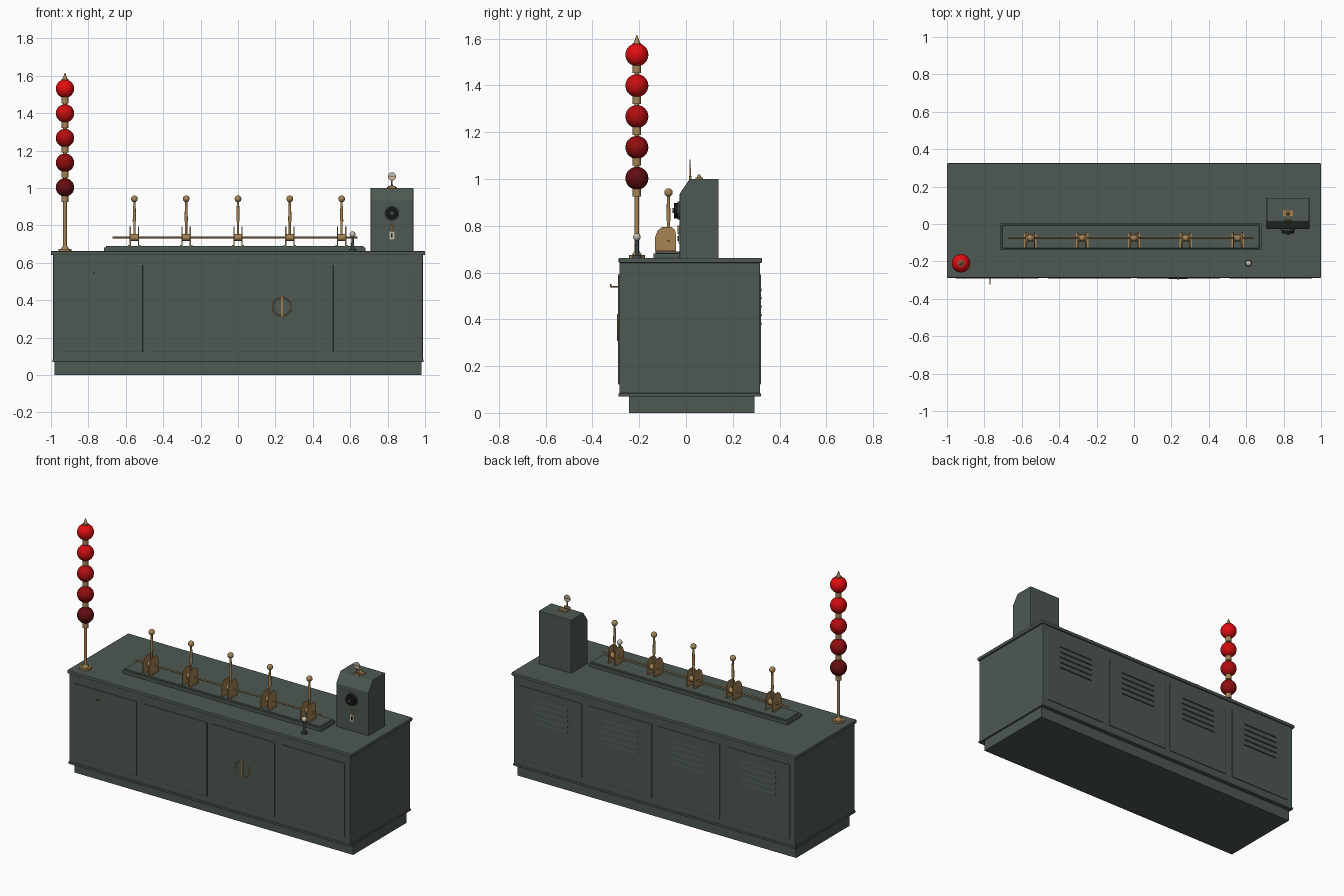
import bpy, bmesh, math
from mathutils import Vector

cube = bpy.data.objects.get("Cube")
if cube:
    bpy.data.objects.remove(cube, do_unlink=True)


def material(name, r, g, b):
    m = bpy.data.materials.new(name)
    m.use_nodes = True
    m.diffuse_color = (r, g, b, 1)
    m.node_tree.nodes["Principled BSDF"].inputs["Base Color"].default_value = (r, g, b, 1)
    return m


GREEN = material("green_paint", 0.075, 0.098, 0.083)
BRASS = material("brass", 0.38, 0.23, 0.09)
STEEL = material("dark_steel", 0.05, 0.065, 0.07)
BLACK = material("black", 0.008, 0.008, 0.008)
IVORY = material("ivory", 0.55, 0.5, 0.42)


def finish(name, bm, mat, bevel=0, smooth=False):
    bmesh.ops.recalc_face_normals(bm, faces=bm.faces)
    mesh = bpy.data.meshes.new(name)
    bm.to_mesh(mesh)
    bm.free()
    mesh.materials.append(mat)
    ob = bpy.data.objects.new(name, mesh)
    bpy.context.collection.objects.link(ob)
    if bevel:
        mod = ob.modifiers.new("Bevel", 'BEVEL')
        mod.width, mod.segments = bevel, 2
    if smooth:
        bpy.ops.object.select_all(action='DESELECT')
        ob.select_set(True)
        bpy.context.view_layer.objects.active = ob
        bpy.ops.object.shade_smooth_by_angle(angle=math.radians(35))
    return ob


def box(name, x, y, z, mat, bevel=0):
    """Box from (min, max) ranges."""
    bm = bmesh.new()
    bmesh.ops.create_cube(bm, size=1)
    for v in bm.verts:
        v.co = [(lo + hi) / 2 + c * (hi - lo) for c, (lo, hi) in zip(v.co, (x, y, z))]
    return finish(name, bm, mat, bevel)


def rod(name, a, b, r, mat, r2=None, seg=20):
    """Cylinder or cone between two points."""
    a, b = Vector(a), Vector(b)
    bm = bmesh.new()
    bmesh.ops.create_cone(bm, cap_ends=True, segments=seg, radius1=r,
                          radius2=r if r2 is None else r2, depth=(b - a).length)
    rot = (b - a).to_track_quat('Z', 'Y')
    for v in bm.verts:
        v.co = rot @ v.co + (a + b) / 2
    return finish(name, bm, mat, smooth=True)


def ball(name, at, r, mat):
    bm = bmesh.new()
    bmesh.ops.create_uvsphere(bm, u_segments=32, v_segments=20, radius=r)
    bmesh.ops.translate(bm, vec=at, verts=bm.verts)
    return finish(name, bm, mat, smooth=True)


def extrude_x(name, profile, x0, x1, mat, bevel=0):
    """Side (y, z) profile extruded along x."""
    bm = bmesh.new()
    face = bm.faces.new([bm.verts.new((x0, y, z)) for y, z in profile])
    ext = bmesh.ops.extrude_face_region(bm, geom=[face])["geom"]
    bmesh.ops.translate(bm, vec=(x1 - x0, 0, 0),
                        verts=[g for g in ext if isinstance(g, bmesh.types.BMVert)])
    return finish(name, bm, mat, bevel)


def ring(name, at, r, tube, mat):
    """Upright ring facing the front."""
    curve = bpy.data.curves.new(name, 'CURVE')
    curve.dimensions = '3D'
    curve.bevel_depth, curve.bevel_resolution = tube, 2
    sp = curve.splines.new('POLY')
    sp.points.add(31)
    sp.use_cyclic_u = True
    for i, p in enumerate(sp.points):
        t = math.tau * i / 32
        p.co = (at[0] + r * math.cos(t), at[1], at[2] + r * math.sin(t), 1)
    curve.materials.append(mat)
    ob = bpy.data.objects.new(name, curve)
    bpy.context.collection.objects.link(ob)


# Cabinet
box("plinth", (-0.98, 0.98), (-0.243, 0.293), (0, 0.08), GREEN)
box("cabinet_body", (-0.988, 0.988), (-0.285, 0.317), (0.078, 0.645), GREEN, 0.004)
box("bottom_rail", (-0.992, 0.992), (-0.289, 0.32), (0.07, 0.084), GREEN, 0.003)
box("worktop", (-1, 1), (-0.288, 0.325), (0.641, 0.663), GREEN, 0.005)

# Front doors and louvred back doors
for i, x in enumerate((-0.731, -0.238, 0.238, 0.731)):
    span = (x - 0.222, x + 0.222)
    box(f"front_door_{i}", span, (-0.291, -0.28), (0.122, 0.592), GREEN, 0.003)
    box(f"back_door_{i}", span, (0.31, 0.321), (0.122, 0.592), GREEN, 0.003)
    for j in range(5):
        z = 0.385 + j * 0.036
        extrude_x(f"louvre_{i}_{j}", [(0.319, z - 0.008), (0.325, z - 0.006), (0.319, z + 0.009)],
                  x - 0.125, x + 0.125, STEEL)

# Round door handle and wall hook
ring("handle_ring", (0.235, -0.291, 0.365), 0.049, 0.003, BRASS)
box("handle_bar", (0.23, 0.24), (-0.296, -0.289), (0.308, 0.422), BRASS, 0.002)
rod("hook_arm", (-0.77, -0.285, 0.54), (-0.77, -0.322, 0.54), 0.003, BRASS, seg=10)
rod("hook_tip", (-0.77, -0.322, 0.538), (-0.77, -0.322, 0.55), 0.003, BRASS, seg=10)

# Lever bank
LY, AXLE = -0.075, 0.735
box("lever_tray", (-0.717, 0.682), (-0.14, 0.004), (0.66, 0.682), GREEN, 0.004)
box("lever_tray_top", (-0.705, 0.67), (-0.13, -0.006), (0.68, 0.691), GREEN, 0.003)
rod("lever_axle", (-0.67, LY, AXLE), (0.638, LY, AXLE), 0.005, BRASS)
bracket = [(-0.132, 0.69), (-0.132, 0.752), (-0.122, 0.778), (-0.102, 0.795),
           (-0.062, 0.795), (-0.047, 0.78), (-0.043, 0.76), (-0.043, 0.69)]
for i in range(5):
    x = (i - 2) * 0.277
    for s in (-1, 1):
        extrude_x(f"lever_bracket_{i}_{s}", bracket, x + s * 0.022 - 0.003,
                  x + s * 0.022 + 0.003, BRASS)
        box(f"bracket_foot_{i}_{s}", (x + s * 0.026 - 0.007, x + s * 0.026 + 0.007),
            (-0.125, -0.05), (0.688, 0.696), BRASS)
    rod(f"lever_hub_{i}", (x - 0.019, LY, AXLE), (x + 0.019, LY, AXLE), 0.018, BRASS)
    rod(f"lever_shaft_{i}", (x, LY, AXLE), (x, LY, 0.93), 0.006, BRASS)
    rod(f"lever_grip_{i}", (x, LY, 0.82), (x, LY, 0.905), 0.009, BRASS, 0.007)
    ball(f"lever_knob_{i}", (x, LY, 0.942), 0.018, BRASS)

# Small plunger on the worktop
PX, PY = 0.613, -0.21
rod("plunger_base", (PX, PY, 0.662), (PX, PY, 0.673), 0.019, STEEL)
rod("plunger_post", (PX, PY, 0.67), (PX, PY, 0.745), 0.009, STEEL, 0.006)
ball("plunger_knob", (PX, PY, 0.752), 0.016, IVORY)

# Lamp mast with red globes
MX, MY = -0.925, -0.21
rod("mast_base", (MX, MY, 0.662), (MX, MY, 0.674), 0.034, BRASS)
rod("mast_foot", (MX, MY, 0.673), (MX, MY, 0.69), 0.022, BRASS, 0.012)
rod("mast_pole", (MX, MY, 0.68), (MX, MY, 1.57), 0.01, BRASS)
for i in range(5):
    z = 1.003 + i * 0.132
    red = material(f"globe_red_{i}", 0.12 + i * 0.16, 0.004, 0.005)
    ball(f"globe_{i}", (MX, MY, z), 0.049, red)
    rod(f"globe_collar_{i}", (MX, MY, z - 0.078), (MX, MY, z - 0.043), 0.018, BRASS)
rod("mast_cap", (MX, MY, 1.57), (MX, MY, 1.582), 0.018, BRASS)
rod("mast_tip", (MX, MY, 1.58), (MX, MY, 1.615), 0.014, BRASS, 0.002)

# Instrument box with sloped front edge
BX = 0.823
extrude_x("instrument_box", [(-0.027, 0.66), (-0.027, 0.937), (0.016, 1.0), (0.14, 1.0), (0.14, 0.66)],
          BX - 0.114, BX + 0.114, GREEN, 0.003)
rod("dial_rim", (BX, -0.025, 0.865), (BX, -0.036, 0.865), 0.039, STEEL, seg=32)
rod("dial", (BX, -0.034, 0.865), (BX, -0.052, 0.865), 0.033, BLACK, seg=32)
rod("dial_hub", (BX, -0.05, 0.865), (BX, -0.058, 0.865), 0.01, STEEL)

# Key plate below the dial
box("key_plate", (BX - 0.014, BX + 0.014), (-0.033, -0.025), (0.724, 0.768), IVORY, 0.002)
box("key_slot", (BX - 0.004, BX + 0.004), (-0.036, -0.032), (0.735, 0.757), BLACK)
rod("key_stem", (BX, -0.031, 0.765), (BX, -0.031, 0.802), 0.006, BRASS)

# Indicator disc on top of the box
box("indicator_base", (BX - 0.027, BX + 0.027), (0.04, 0.072), (0.998, 1.006), BRASS, 0.002)
rod("indicator_button", (BX, 0.056, 1.005), (BX, 0.056, 1.02), 0.011, BRASS, 0.004)
box("indicator_clip", (BX - 0.02, BX + 0.02), (0.012, 0.024), (0.998, 1.012), BRASS, 0.002)
rod("indicator_stem", (BX, 0.018, 1.0), (BX, 0.018, 1.045), 0.004, BRASS)
rod("indicator_disc", (BX, 0.016, 1.062), (BX, 0.02, 1.062), 0.022, IVORY, seg=32)
box("indicator_band", (BX - 0.021, BX + 0.021), (0.0145, 0.0215), (1.058, 1.065), BRASS)
